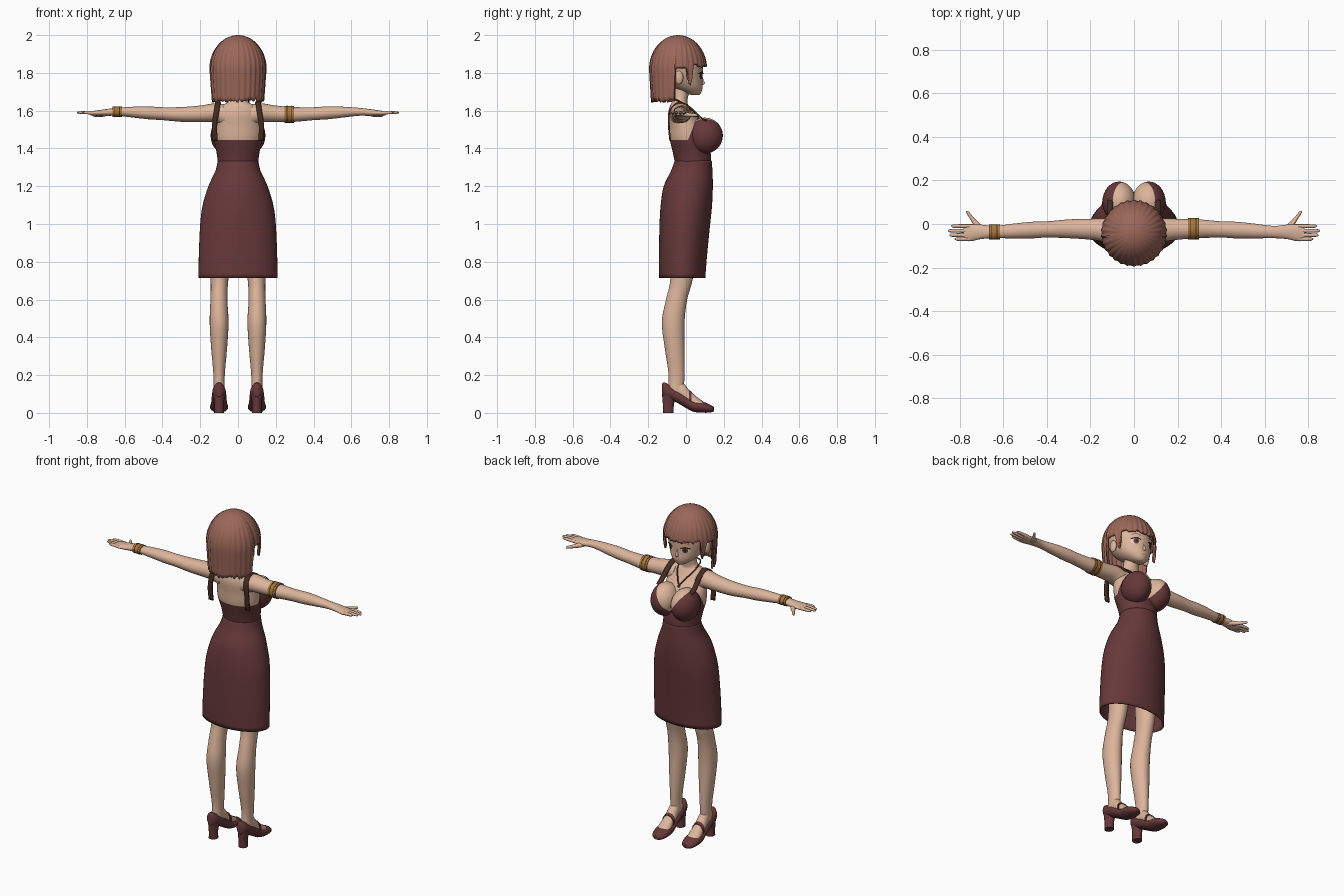
import bpy, bmesh, math, random
from mathutils import Vector

random.seed(4)
if "Cube" in bpy.data.objects:
    bpy.data.objects.remove(bpy.data.objects["Cube"])


def material(name, r, g, b):
    m = bpy.data.materials.new(name)
    m.use_nodes = True
    m.diffuse_color = (r, g, b, 1)
    m.node_tree.nodes["Principled BSDF"].inputs["Base Color"].default_value = (r, g, b, 1)
    return m


SKIN = material("skin", .72, .46, .33)
HAIR = material("hair_brown", .33, .135, .1)
DRESS = material("dress_maroon", .135, .04, .042)
STRAP = material("strap_brown", .06, .025, .015)
GOLD = material("gold", .38, .18, .045)
WHITE = material("eye_white", .75, .68, .62)
IRIS = material("iris_brown", .16, .05, .03)
LASH = material("lash_dark", .03, .015, .012)
LIPS = material("lips", .5, .2, .16)
SIDES = (("left", 1), ("right", -1))


def finish(name, bm, *mats, angle=50):
    bmesh.ops.recalc_face_normals(bm, faces=bm.faces[:])
    me = bpy.data.meshes.new(name)
    bm.to_mesh(me)
    bm.free()
    ob = bpy.data.objects.new(name, me)
    bpy.context.collection.objects.link(ob)
    for m in mats:
        me.materials.append(m)
    bpy.ops.object.select_all(action='DESELECT')
    ob.select_set(True)
    bpy.context.view_layer.objects.active = ob
    bpy.ops.object.shade_smooth_by_angle(angle=math.radians(angle))
    return ob


def smooth_sections(secs, sub=4):
    """Catmull-Rom interpolation through cross-sections."""
    p = [secs[0]] + list(secs) + [secs[-1]]
    out = []
    for i in range(1, len(p) - 2):
        for k in range(sub):
            t = k / sub
            out.append([.5 * (2*b + (c-a)*t + (2*a-5*b+4*c-d)*t*t + (3*b-a-3*c+d)*t**3)
                        for a, b, c, d in zip(*p[i-1:i+3])])
    return out + [list(secs[-1])]


def loft_bm(secs, axis='Z', s=1, n=24, sub=4, cap=True):
    """Ellipses (position, centre a, centre b, radius a, radius b) along an axis."""
    bm = bmesh.new()
    rings = []
    for t, a, b, ra, rb in smooth_sections(secs, sub):
        ring = []
        for i in range(n):
            w = math.tau * i / n
            u, v = a + ra * math.cos(w), b + rb * math.sin(w)
            x, y, z = {'Z': (u, v, t), 'X': (t, u, v), 'Y': (u, t, v)}[axis]
            ring.append(bm.verts.new((s * x, y, z)))
        rings.append(ring)
    for r, q in zip(rings, rings[1:]):
        for i in range(n):
            bm.faces.new((r[i], r[(i+1) % n], q[(i+1) % n], q[i]))
    if cap:
        bm.faces.new(rings[0])
        bm.faces.new(rings[-1])
    return bm


def loft(name, mat, secs, **kw):
    return finish(name, loft_bm(secs, **kw), mat)


def ball_bm(c, r, n=24):
    bm = bmesh.new()
    bmesh.ops.create_uvsphere(bm, u_segments=n, v_segments=n * 2 // 3, radius=1)
    for v in bm.verts:
        v.co = Vector(c) + Vector(a * b for a, b in zip(v.co, r))
    return bm


def neckline(name, bm):
    """Cut the neckline and armholes, then colour dress and skin."""
    for co, no in (((0, 0, 1.445), (0, 0, 1)), ((0, 0, 1.42), (0, 2.4, -1)),
                   ((0, 0, 1.41), (1.5, 0, -1)), ((0, 0, 1.41), (-1.5, 0, -1))):
        bmesh.ops.bisect_plane(bm, geom=bm.verts[:] + bm.edges[:] + bm.faces[:],
                               plane_co=co, plane_no=no)
    for f in bm.faces:
        x, y, z = f.calc_center_median()
        cloth = z < max(1.445, 1.42 + 2.4 * y) and (y < 0 or z < 1.41 + 1.5 * abs(x))
        f.material_index = 1 if cloth else 0
    return finish(name, bm, SKIN, DRESS)


# Torso, bust and skirt
neckline("torso", loft_bm([
    (1.32, 0, .038, .106, .096), (1.38, 0, .03, .114, .1), (1.45, 0, .012, .128, .098),
    (1.52, 0, 0, .128, .09), (1.58, 0, -.025, .118, .07), (1.625, 0, -.035, .095, .05),
    (1.65, 0, -.033, .05, .04), (1.72, 0, -.02, .043, .042)], n=40))
for side, s in SIDES:
    neckline(side + "_bust", ball_bm((s * .068, .1, 1.468), (.077, .095, .095), 32))
skirt = loft("skirt", DRESS, [
    (.715, 0, -.02, .21, .122), (.85, 0, -.015, .207, .128), (1.0, 0, -.006, .2, .134),
    (1.1, 0, .002, .187, .136), (1.2, 0, .012, .157, .13), (1.28, 0, .03, .12, .11),
    (1.335, 0, .038, .107, .098)], n=48, cap=False)
hem = skirt.modifiers.new("thickness", 'SOLIDIFY')
hem.thickness = .006

# Head and ears
HEAD = [(1.682, 0, .05, .018, .018), (1.695, 0, .035, .044, .045), (1.725, 0, .008, .078, .08),
        (1.77, 0, -.02, .104, .107), (1.82, 0, -.032, .117, .122), (1.88, 0, -.035, .118, .122),
        (1.94, 0, -.035, .085, .09), (1.975, 0, -.035, .03, .03)]
loft("head", SKIN, HEAD, n=40)
loft("nose", SKIN, [(1.735, 0, .078, .009, .008), (1.745, 0, .086, .009, .014),
                    (1.765, 0, .085, .006, .007), (1.785, 0, .084, .003, .003)], n=12)
for side, s in SIDES:
    finish(side + "_ear", ball_bm((s * .118, -.038, 1.775), (.014, .024, .036), 16), SKIN)


def face_y(x, z):
    dense = smooth_sections(HEAD)
    for p, q in zip(dense, dense[1:]):
        if p[0] <= z <= q[0]:
            t = (z - p[0]) / (q[0] - p[0])
            _, _, cy, rx, ry = [a + (b - a) * t for a, b in zip(p, q)]
            return cy + ry * math.sqrt(max(0, 1 - (x / rx) ** 2))
    return 0


def plate(name, mat, cx, cz, w, h, lift, bend=0):
    """Thin oval that follows the face."""
    bm = bmesh.new()
    bmesh.ops.create_grid(bm, x_segments=12, y_segments=6, size=1)
    for v in bm.verts:
        a, b = v.co.x, v.co.y
        x = cx + w * a * math.sqrt(1 - b * b / 2)
        z = cz + h * b * math.sqrt(1 - a * a / 2) - bend * a * a
        v.co = (x, face_y(x, z) + lift, z)
    finish(name, bm, mat)


for side, s in SIDES:
    plate(side + "_eye_white", WHITE, s * .05, 1.783, .024, .017, .002)
    plate(side + "_iris", IRIS, s * .049, 1.784, .015, .017, .004)
    plate(side + "_pupil", LASH, s * .049, 1.784, .006, .009, .005)
    plate(side + "_lash", LASH, s * .051, 1.803, .028, .004, .006, .008)
    plate(side + "_brow", HAIR, s * .05, 1.828, .024, .003, .004, .005)
plate("mouth", LIPS, 0, 1.712, .014, .003, .002)

# Hair: a ribbed dome whose lower edge follows the face
def hair_hem(d):
    if d < 58:
        return 1.838 + random.uniform(-.008, .008)
    if d < 70:
        return 1.72 + abs(d - 64) * .012
    if d < 99:
        return 1.825
    return 1.645 + random.uniform(-.004, .018)


bm = bmesh.new()
cols, rows, dome = 120, 20, .18
grid = []
for i in range(cols):
    a = math.tau * i / cols
    end = hair_hem(abs(math.degrees(a if a < math.pi else a - math.tau)))
    low = 2 - dome
    span = math.acos((end - low) / dome) if end > low else math.pi / 2 + (low - end) / dome
    col = []
    for j in range(1, rows + 1):
        p = span * j / rows
        over = max(0, p - math.pi / 2)
        r = math.sin(min(p, math.pi / 2)) * (1 - .07 * over)
        r *= 1 + .018 * min(1, p) * math.cos(a * 30)
        z = low + dome * math.cos(p) if over == 0 else low - dome * over
        col.append(bm.verts.new((.15 * r * math.sin(a), -.042 + .151 * r * math.cos(a), z)))
    grid.append(col)
crown = bm.verts.new((0, -.042, 2))
for c, d in zip(grid, grid[1:] + grid[:1]):
    bm.faces.new((crown, c[0], d[0]))
    for j in range(rows - 1):
        bm.faces.new((c[j], c[j+1], d[j+1], d[j]))
hair = finish("hair", bm, HAIR)
hair.modifiers.new("thickness", 'SOLIDIFY').thickness = .012


# Legs, shoes, arms and hands
for side, s in SIDES:
    loft(side + "_leg", SKIN, [
        (.1, .1, -.055, .03, .042), (.2, .1, -.05, .03, .042), (.34, .1, -.06, .042, .052),
        (.48, .1, -.068, .05, .06), (.6, .101, -.05, .045, .056), (.72, .098, -.022, .048, .06),
        (1, .092, 0, .075, .08)], s=s)
    loft(side + "_foot", SKIN, [
        (-.09, .1, .12, .025, .03), (-.03, .1, .115, .03, .055), (.02, .1, .075, .034, .042),
        (.07, .1, .045, .038, .03), (.11, .1, .03, .03, .018)], axis='Y', s=s)
    loft(side + "_shoe", DRESS, [
        (-.128, .1, .12, .012, .035), (-.11, .1, .118, .032, .042), (-.06, .1, .095, .038, .035),
        (0, .1, .06, .041, .034), (.04, .1, .037, .046, .031), (.09, .1, .03, .048, .029),
        (.13, .1, .022, .036, .02), (.148, .1, .02, .014, .011)], axis='Y', s=s)
    loft(side + "_shoe_heel", DRESS, [
        (0, .1, -.093, .026, .028), (.05, .1, -.093, .025, .03), (.11, .1, -.085, .034, .042)], s=s)
    loft(side + "_shoe_strap", DRESS, [
        (.015, .1, .08, .037, .042), (.03, .1, .072, .039, .04)], axis='Y', s=s, sub=1)
    loft(side + "_arm", SKIN, [
        (.07, -.03, 1.575, .055, .06), (.13, -.028, 1.588, .054, .05), (.2, -.024, 1.583, .048, .044),
        (.3, -.022, 1.58, .043, .039), (.4, -.025, 1.584, .037, .034), (.47, -.028, 1.588, .038, .034),
        (.55, -.032, 1.592, .034, .029), (.64, -.037, 1.594, .028, .021),
        (.7, -.036, 1.59, .033, .018), (.75, -.04, 1.587, .039, .014), (.782, -.04, 1.586, .036, .01)],
        axis='X', s=s)
    fingers = (("index", -.01, .838), ("middle", -.031, .853), ("ring", -.051, .846), ("little", -.069, .822))
    for name, y, tip in fingers:
        loft(f"{side}_{name}_finger", SKIN, [
            (.755, y, 1.588, .009, .009), (.8, y, 1.59, .009, .009), (tip - .008, y, 1.59, .007, .006),
            (tip, y, 1.59, .002, .002)], axis='X', s=s, n=10)
    loft(side + "_thumb", SKIN, [
        (-.045, .7, 1.585, .02, .013), (-.005, .718, 1.58, .018, .013), (.025, .742, 1.577, .011, .01),
        (.052, .761, 1.576, .008, .008), (.06, .766, 1.576, .003, .003)], axis='Y', s=s, n=12)

    # Shoulder strap as a flat ribbon
    bm = bmesh.new()
    path = smooth_sections([(.122, -.088, 1.44), (.124, -.095, 1.52), (.113, -.09, 1.6), (.106, -.04, 1.648),
                            (.106, .02, 1.624), (.11, .075, 1.572), (.108, .11, 1.55)])
    pairs = [[bm.verts.new((s * (x + e), y, z)) for e in (-.014, .014)] for x, y, z in path]
    for p, q in zip(pairs, pairs[1:]):
        bm.faces.new((*p, q[1], q[0]))
    ribbon = finish(side + "_strap", bm, STRAP)
    ribbon.modifiers.new("thickness", 'SOLIDIFY').thickness = .009

# Armlet on the left, bracelet on the right
for name, s, x, y, z, ry, rz in (("armlet", 1, .272, -.022, 1.581, .049, .045),
                                 ("bracelet", -1, .64, -.037, 1.594, .034, .027)):
    loft(name, GOLD, [(x - .025, y, z, ry, rz), (x + .025, y, z, ry, rz)], axis='X', s=s, sub=1)
    for k, off in enumerate((-.012, .012)):
        loft(f"{name}_line_{k}", STRAP, [(x + off - .002, y, z, ry + .001, rz + .001),
             (x + off + .002, y, z, ry + .001, rz + .001)], axis='X', s=s, sub=1)

# Necklace with pendant
half = [(.045, -.075, 1.665), (.058, -.035, 1.65), (.05, .01, 1.625), (.025, .045, 1.59)]
loop = [(0, -.085, 1.67)] + half + [(0, .066, 1.56)] + [(-x, y, z) for x, y, z in reversed(half)]
cu = bpy.data.curves.new("necklace", 'CURVE')
cu.dimensions = '3D'
cu.bevel_depth = .004
sp = cu.splines.new('POLY')
pts = smooth_sections(loop + loop[:1])
sp.points.add(len(pts) - 1)
for p, co in zip(sp.points, pts):
    p.co = (*co, 1)
cu.materials.append(STRAP)
bpy.context.collection.objects.link(bpy.data.objects.new("necklace", cu))
finish("pendant", ball_bm((0, .068, 1.548), (.009, .007, .014), 12), STRAP)
